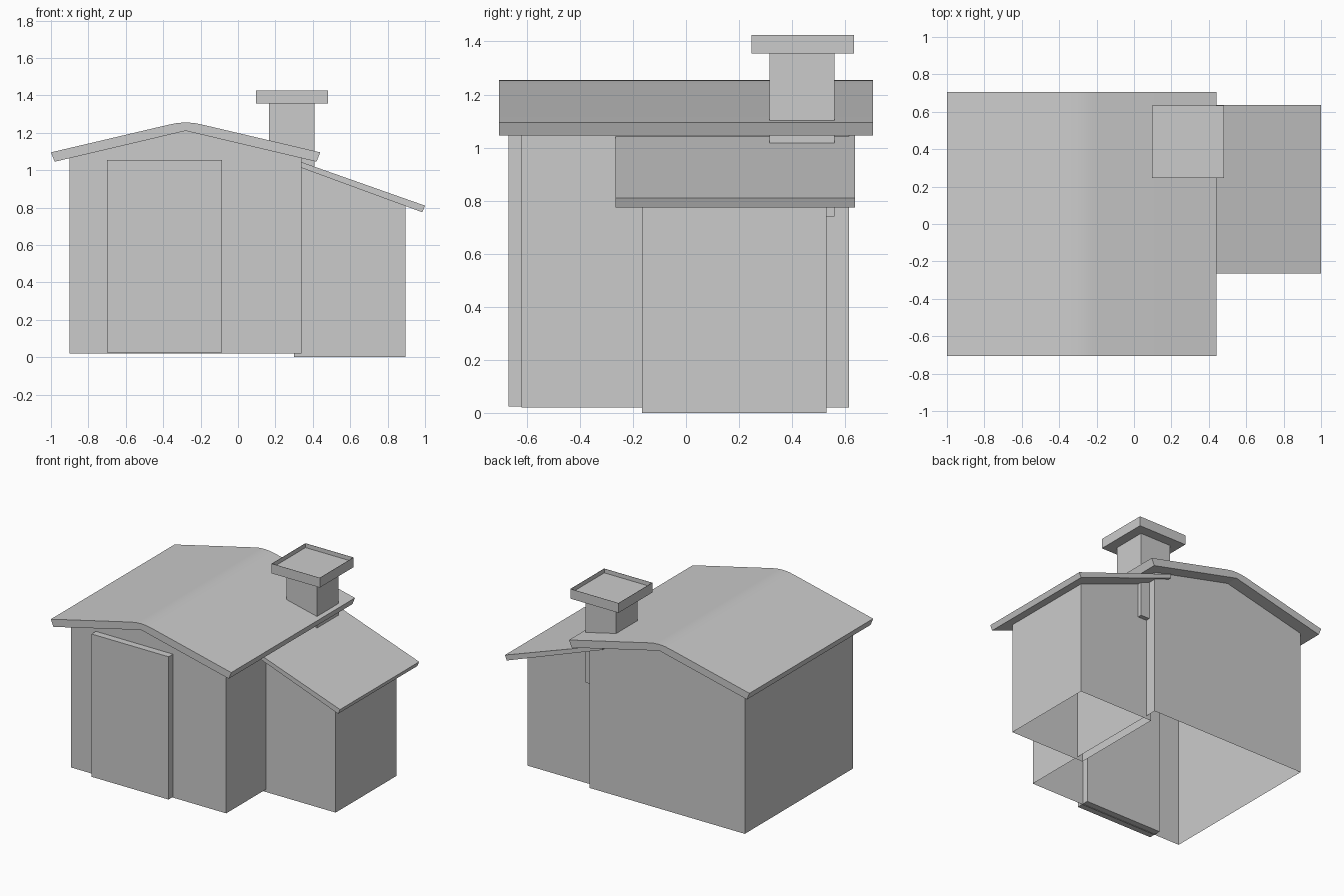
import bpy, bmesh

if "Cube" in bpy.data.objects:
    bpy.data.objects.remove(bpy.data.objects["Cube"])


def extrude_profile(name, pts, y0, y1, skip=(), smooth=False):
    """Extrude an x-z outline along y; skip lists outline edges left open."""
    bm = bmesh.new()
    a = [bm.verts.new((x, y0, z)) for x, z in pts]
    b = [bm.verts.new((x, y1, z)) for x, z in pts]
    n = len(pts)
    bm.faces.new(a)
    bm.faces.new(b[::-1])
    for i in range(n):
        if i not in skip:
            j = (i + 1) % n
            bm.faces.new((a[j], a[i], b[i], b[j]))
    bmesh.ops.recalc_face_normals(bm, faces=bm.faces)
    me = bpy.data.meshes.new(name)
    bm.to_mesh(me)
    bm.free()
    ob = bpy.data.objects.new(name, me)
    bpy.context.collection.objects.link(ob)
    if smooth:
        bpy.context.view_layer.objects.active = ob
        ob.select_set(True)
        bpy.ops.object.shade_smooth_by_angle(angle=0.4)
        ob.select_set(False)
    return ob


def box(name, x0, x1, y0, y1, z0, z1):
    return extrude_profile(name, [(x0, z0), (x1, z0), (x1, z1), (x0, z1)], y0, y1)


RIDGE = -0.28

# Main house walls: gabled shell, open underneath and under the roof
extrude_profile("house_walls",
                [(-0.9, 0.02), (0.34, 0.02), (0.34, 1.07), (RIDGE, 1.215), (-0.9, 1.07)],
                -0.62, 0.615, skip=(0, 2, 3))

# Main roof: slab with softened ridge, mirrored about the ridge
half = [(0.70, 1.045), (0.72, 1.095), (0.09, 1.243), (0.045, 1.252)]
roof = ([(RIDGE + x, z) for x, z in half] + [(RIDGE, 1.255)]
        + [(RIDGE - x, z) for x, z in reversed(half)] + [(RIDGE, 1.21)])
extrude_profile("main_roof", roof, -0.705, 0.705, smooth=True)

# Door slab set into the front wall
box("door", -0.70, -0.085, -0.67, -0.575, 0.025, 1.055)

# Side annex: open shell with sloping top
extrude_profile("annex_walls",
                [(0.30, 0.0), (0.895, 0.0), (0.895, 0.815), (0.30, 1.035)],
                -0.165, 0.53, skip=(0, 2))
extrude_profile("annex_roof",
                [(0.22, 1.056), (0.985, 0.775), (1.0, 0.81), (0.22, 1.085)],
                -0.265, 0.637)

# Chimney stack and its shallow tray-like cap
box("chimney", 0.165, 0.41, 0.315, 0.56, 0.74, 1.36)
cap = box("chimney_cap", 0.095, 0.48, 0.247, 0.633, 1.355, 1.425)
bm = bmesh.new()
bm.from_mesh(cap.data)
bm.faces.ensure_lookup_table()
top = max(bm.faces, key=lambda f: f.calc_center_median().z)
bmesh.ops.inset_individual(bm, faces=[top], thickness=0.003)
bmesh.ops.inset_individual(bm, faces=[top], thickness=0.0005, depth=-0.03)
bm.to_mesh(cap.data)
bm.free()
